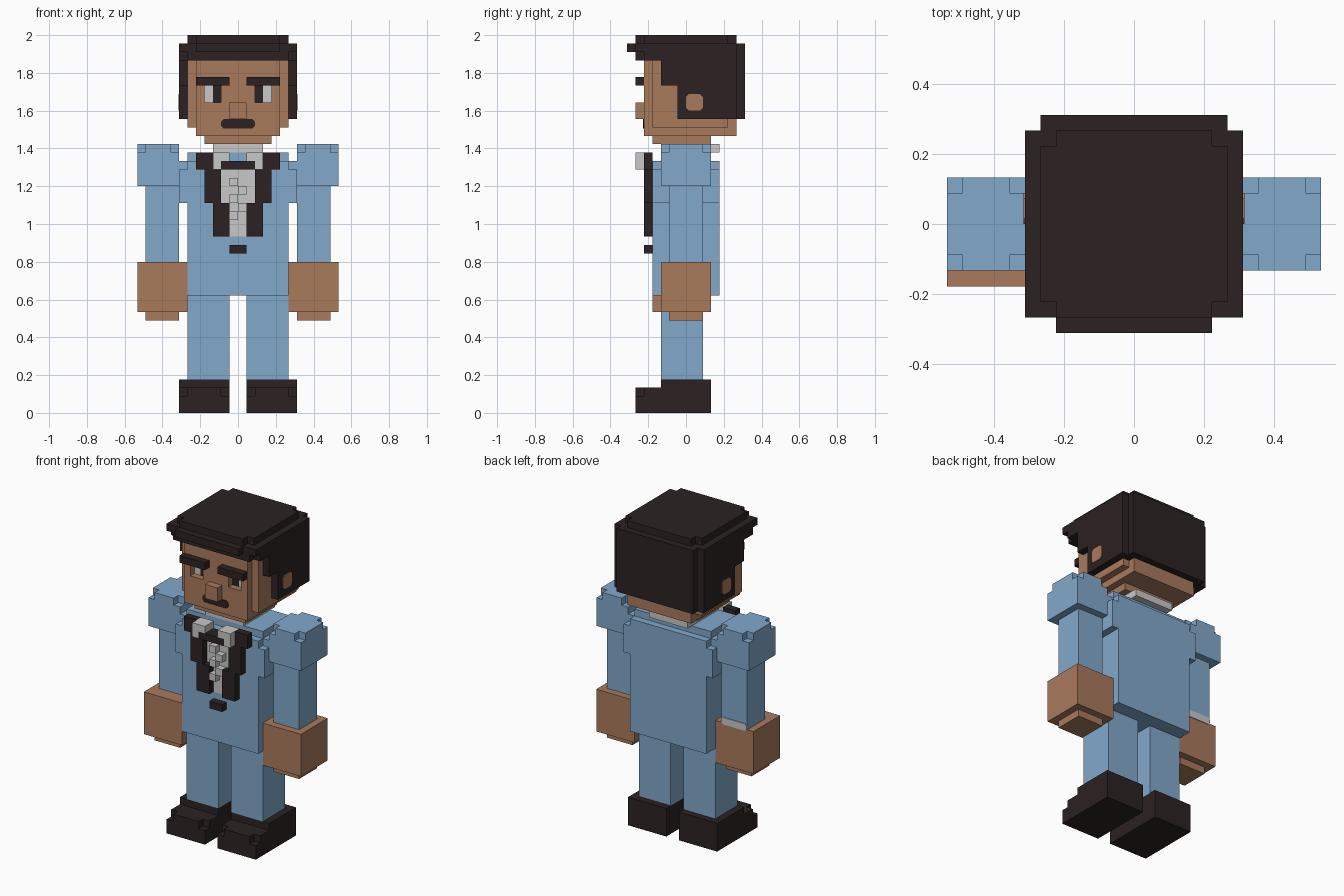
import bpy, bmesh
from mathutils import Vector

if "Cube" in bpy.data.objects:
    bpy.data.objects.remove(bpy.data.objects["Cube"])

U = 2 / 45  # size of one block


def material(name, rgb):
    m = bpy.data.materials.new(name)
    m.diffuse_color = (*rgb, 1)
    m.use_nodes = True
    m.node_tree.nodes["Principled BSDF"].inputs["Base Color"].default_value = m.diffuse_color
    return m


BLUE = material("suit_blue", (0.22, 0.395, 0.60))
SKIN = material("skin_tan", (0.40, 0.195, 0.108))
DARK = material("dark_brown", (0.025, 0.016, 0.016))
WHITE = material("shirt_white", (0.58, 0.58, 0.58))


def finish(bm, name, mat):
    bmesh.ops.recalc_face_normals(bm, faces=bm.faces)
    me = bpy.data.meshes.new(name)
    bm.to_mesh(me)
    bm.free()
    me.materials.append(mat)
    ob = bpy.data.objects.new(name, me)
    bpy.context.collection.objects.link(ob)
    return ob


def cells(box):
    x0, x1, y0, y1, z0, z1 = box
    return {(x, y, z) for x in range(x0, x1) for y in range(y0, y1) for z in range(z0, z1)}


def blocks(name, mat, add, cut=(), flip=False):
    """Outer skin of a union of block boxes (x0,x1,y0,y1,z0,z1) minus cut boxes."""
    solid = set().union(*map(cells, add)).difference(*map(cells, cut))
    if flip:
        solid = {(-x - 1, y, z) for x, y, z in solid}
    bm = bmesh.new()
    verts = {}
    for c in solid:
        for axis in range(3):
            for side in (0, 1):
                n = list(c)
                n[axis] += 2 * side - 1
                if tuple(n) in solid:
                    continue
                quad = []
                for a, b in ((0, 0), (1, 0), (1, 1), (0, 1)):
                    p = list(c)
                    p[axis] += side
                    p[(axis + 1) % 3] += a
                    p[(axis + 2) % 3] += b
                    p = tuple(p)
                    if p not in verts:
                        verts[p] = bm.verts.new(Vector(p) * U)
                    quad.append(verts[p])
                bm.faces.new(quad if side else quad[::-1])
    bmesh.ops.dissolve_limit(bm, angle_limit=0.01, verts=bm.verts, edges=bm.edges)
    return finish(bm, name, mat)


def pair(name, mat, add, cut=()):
    blocks("left_" + name, mat, add, cut)
    blocks("right_" + name, mat, add, cut, True)


def plate(name, mat, axis, at, a0, a1, z0, z1, out, c=0.0):
    """Thin painted plate with clipped corners c, facing along x or y."""
    pts = [(a0 + c, z0), (a1 - c, z0), (a1, z0 + c), (a1, z1 - c),
           (a1 - c, z1), (a0 + c, z1), (a0, z1 - c), (a0, z0 + c)]
    bm = bmesh.new()
    layers = []
    for d in (at - out * 0.02, at + out * 0.1):
        layers.append([bm.verts.new(Vector((d, a, z) if axis == "x" else (a, d, z)) * U)
                       for a, z in pts])
    bm.faces.new(layers[0])
    bm.faces.new(layers[1])
    for i in range(8):
        j = (i + 1) % 8
        bm.faces.new((layers[0][i], layers[0][j], layers[1][j], layers[1][i]))
    bmesh.ops.remove_doubles(bm, verts=bm.verts, dist=1e-5)
    finish(bm, name, mat)


# Shoes and legs
pair("shoe", DARK, [(1, 7, -6, 3, 0, 3), (1, 7, -3, 3, 3, 4)],
     [(1, 2, -6, -5, 2, 3), (6, 7, -6, -5, 2, 3)])
pair("leg", BLUE, [(1, 6, -3, 2, 4, 14)])

# Jacket body
blocks("jacket", BLUE, [(-6, 6, -4, 4, 14, 30), (-7, 7, -4, 4, 25, 29),
                        (-7, 7, -3, 3, 29, 30), (-6, 6, -3, 3, 30, 31)])

# Arms with notched shoulder caps
pair("sleeve", BLUE, [(7, 11, -2, 2, 18, 27), (7, 12, -3, 3, 27, 32)],
     [(x, x + 1, y, y + 1, 31, 32) for x in (7, 11) for y in (-3, 2)])

# Hands, one held slightly further forward
blocks("left_hand", SKIN, [(6, 12, -3, 3, 12, 18), (7, 11, -2, 2, 11, 12)])
blocks("right_hand", SKIN, [(6, 12, -4, 2, 12, 18), (7, 11, -3, 1, 11, 12)], flip=True)
plate("right_cuff", WHITE, "y", 2, -11, -7, 17.8, 18.8, 1, 0.3)

# Shirt front, ruffles and collar
plate("shirt_upper", WHITE, "y", -4, -2, 2, 25, 29, -1)
plate("shirt_lower", WHITE, "y", -4, -1, 1, 21, 25, -1)
blocks("ruffles", WHITE, [(-(i % 2 == 0), int(i % 2 == 1), -5, -4, 27 - i, 28 - i)
                          for i in range(5)])
blocks("neck_collar", WHITE, [(-3, 3, -3, 4, 31, 32)])
pair("collar_wing", WHITE, [(1, 3, -6, -4, 29, 31)], [(1, 2, -6, -4, 29, 30)])

# Lapels, bow and button
pair("lapel", DARK, [(3, 5, -5, -4, 29, 31), (2, 4, -5, -4, 25, 29), (1, 3, -5, -4, 21, 25)])
blocks("bow", DARK, [(-2, 2, -6, -4, 29, 30)])
blocks("button", DARK, [(-1, 1, -5, -4, 19, 20)])

# Head with recessed eye sockets
blocks("head", SKIN, [(-6, 6, -4, 5, 34, 42), (-5, 5, -5, 6, 33, 42), (-4, 4, -4, 3, 32, 33)],
       [(2, 4, -5, -4, 37, 39), (-4, -2, -5, -4, 37, 39)])
blocks("nose", SKIN, [(-1, 1, -6, -5, 35, 37)])
pair("eyebrow", DARK, [(1, 5, -6, -5, 39, 40)])
plate("moustache", DARK, "y", -5, -2, 2, 33.9, 35, -1, 0.3)
for side, s in (("left", 1), ("right", -1)):
    plate(side + "_iris", DARK, "y", -4, *sorted((2 * s, 3 * s)), 37, 39, -1)
    plate(side + "_eye_white", WHITE, "y", -4, *sorted((3 * s, 4 * s)), 37, 39, -1)
    plate(side + "_ear", SKIN, "x", 7 * s, 0, 2, 36, 38, s, 0.35)

# Hair: cap, fringe, sides and back
side_hair = [(6, 7, -3, 6, 39, 42), (6, 7, -1, 6, 35, 39)]
blocks("hair", DARK, [(-6, 6, -6, 6, 44, 45), (-7, 7, -6, 6, 43, 44), (-5, 5, -7, -6, 43, 44),
                      (-7, 7, -5, 6, 42, 43), (-6, 6, -6, -5, 42, 43),
                      (-6, 6, 6, 7, 35, 44), (-7, 7, 5, 6, 35, 44)]
       + side_hair + [(-b, -a, *rest) for a, b, *rest in side_hair],
       [(x, x + 1, y, y + 1, 44, 45) for x in (-6, 5) for y in (-6, 5)])
